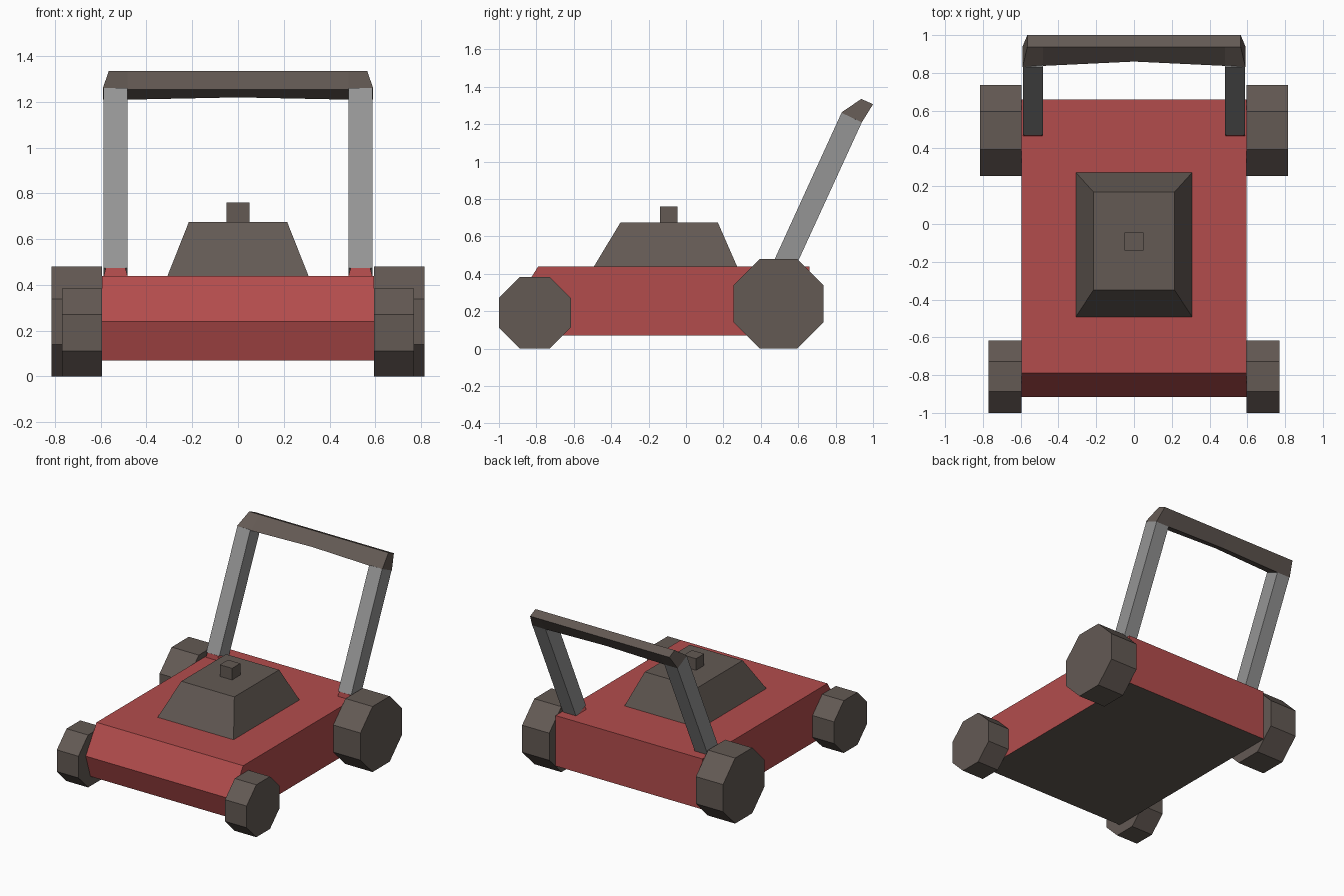
import bpy, bmesh, math
from mathutils import Vector

if "Cube" in bpy.data.objects:
    bpy.data.objects.remove(bpy.data.objects["Cube"])


def material(name, rgb):
    m = bpy.data.materials.new(name)
    m.diffuse_color = (*rgb, 1.0)
    m.use_nodes = True
    m.node_tree.nodes["Principled BSDF"].inputs["Base Color"].default_value = m.diffuse_color
    return m


RED = material("red paint", (0.45, 0.073, 0.073))
DARK = material("dark brown", (0.125, 0.101, 0.088))
GREY = material("grey metal", (0.30, 0.30, 0.30))


def loft(name, sections, mat):
    """Closed solid through a row of matching cross-sections."""
    bm = bmesh.new()
    rings = [[bm.verts.new(p) for p in s] for s in sections]
    n = len(rings[0])
    for a, b in zip(rings, rings[1:]):
        for i in range(n):
            j = (i + 1) % n
            bm.faces.new((a[i], a[j], b[j], b[i]))
    bm.faces.new(rings[0])
    bm.faces.new(rings[-1])
    bmesh.ops.recalc_face_normals(bm, faces=bm.faces)
    me = bpy.data.meshes.new(name)
    bm.to_mesh(me)
    bm.free()
    me.materials.append(mat)
    ob = bpy.data.objects.new(name, me)
    bpy.context.collection.objects.link(ob)
    return ob


def side_extrude(name, profile, x0, x1, mat):
    """Extrude a (y, z) outline along x."""
    return loft(name, [[(x, y, z) for y, z in profile] for x in (x0, x1)], mat)


def rect(x, y0, y1, z):
    return [(-x, y0, z), (x, y0, z), (x, y1, z), (-x, y1, z)]


# Deck with a beaked front and a dark underside
deck = side_extrude("deck", [(-0.86, 0.07), (-0.915, 0.24), (-0.79, 0.44),
                             (0.66, 0.44), (0.66, 0.07)], -0.595, 0.595, RED)
deck.data.materials.append(DARK)
for f in deck.data.polygons:
    if f.normal.z < -0.9:
        f.material_index = 1

# Engine cover and its cap
loft("engine_cover", [rect(0.31, -0.495, 0.275, 0.435),
                      rect(0.215, -0.35, 0.17, 0.675)], DARK)
loft("engine_cap", [rect(0.05, -0.14, -0.045, 0.67),
                    rect(0.05, -0.14, -0.045, 0.76)], DARK)


# Eight-sided wheels resting on a flat
def wheel(name, side, y, apothem, width):
    r = apothem / math.cos(math.pi / 8)
    ring = [(y + r * math.cos((i + 0.5) * math.pi / 4),
             apothem + r * math.sin((i + 0.5) * math.pi / 4)) for i in range(8)]
    side_extrude(name, ring, side * 0.595, side * (0.595 + width), DARK)


for side, label in ((-1, "left"), (1, "right")):
    wheel("rear_wheel_" + label, side, 0.495, 0.24, 0.22)
    wheel("front_wheel_" + label, side, -0.808, 0.192, 0.175)

    # Handle leg
    a, b = sorted((side * 0.482, side * 0.588))
    side_extrude("handle_leg_" + label, [(0.472, 0.474), (0.832, 1.262),
                                         (0.94, 1.21), (0.582, 0.43)], a, b, GREY)

    # Wedge mount under the leg
    loft("leg_mount_" + label, [
        [(a, 0.465, 0.435), (b, 0.465, 0.435), (b, 0.59, 0.435), (a, 0.59, 0.435)],
        [(a + 0.01, 0.471, 0.474), (b - 0.01, 0.471, 0.474),
         (b - 0.01, 0.582, 0.437), (a + 0.01, 0.582, 0.437)]], RED)


# Grip bar, slightly arched underneath, with tapered ends
def bar_section(x_low, x_top, front):
    return [(x_low, *front), (x_low, 0.94, 1.21 if x_low else 1.22),
            (x_top, 1.0, 1.307), (x_top, 0.937, 1.335)]


end, inner, mid = (0.83, 1.262), (0.837, 1.255), (0.86, 1.255)
loft("handle_grip", [bar_section(-0.59, -0.565, end), bar_section(-0.482, -0.482, inner),
                     bar_section(0, 0, mid), bar_section(0.482, 0.482, inner),
                     bar_section(0.59, 0.565, end)], DARK)
